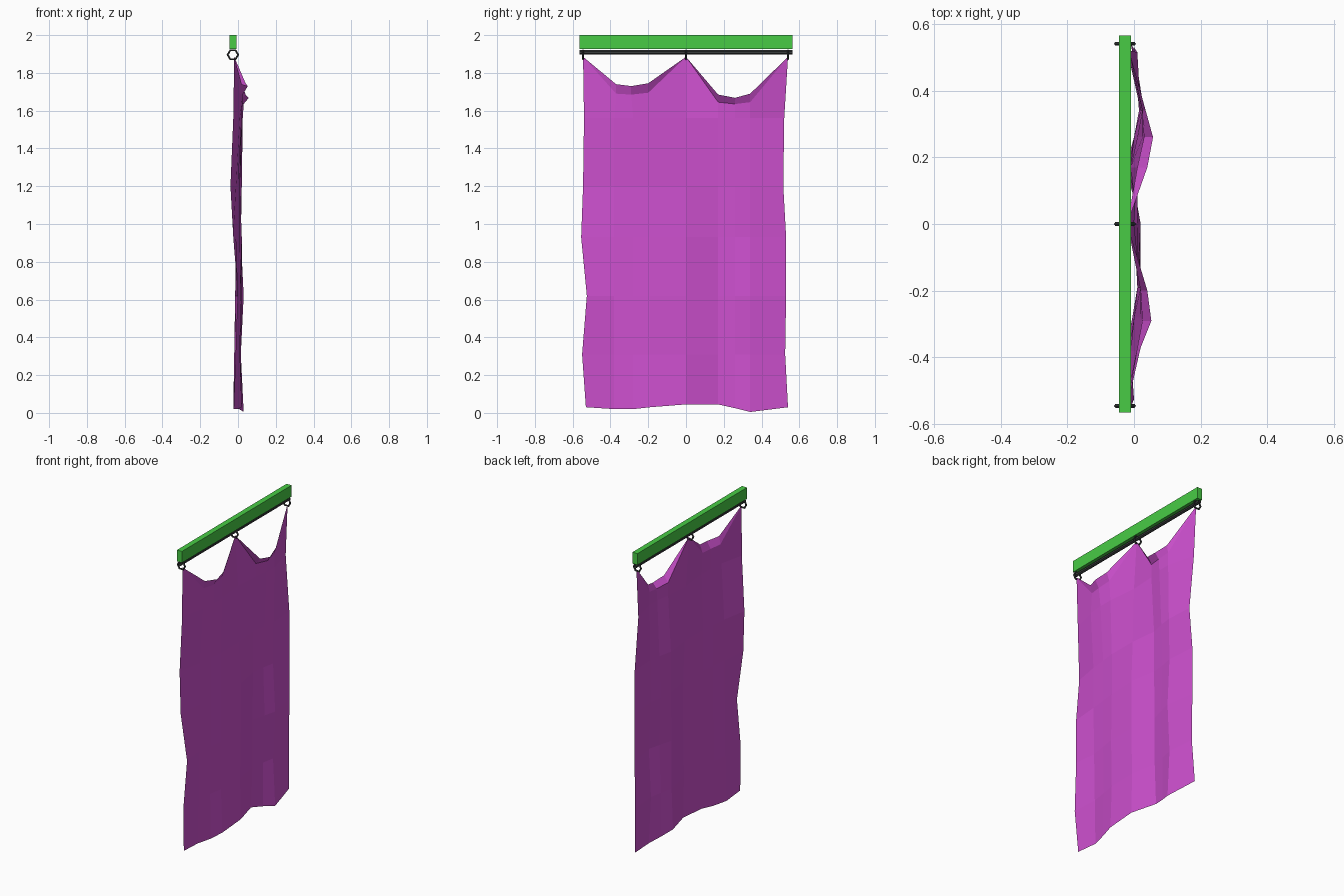
import bpy, bmesh, math
from mathutils import Vector

if "Cube" in bpy.data.objects:
    bpy.data.objects.remove(bpy.data.objects["Cube"])


def make_material(name, colour):
    mat = bpy.data.materials.new(name)
    mat.use_nodes = True
    mat.diffuse_color = (*colour, 1)
    mat.node_tree.nodes["Principled BSDF"].inputs["Base Color"].default_value = (*colour, 1)
    return mat


green = make_material("green", (0.065, 0.6, 0.06))
pink = make_material("magenta", (0.61, 0.08, 0.62))
grey = make_material("dark grey", (0.04, 0.045, 0.045))

RAIL_X = -0.027
HOOKS = {"right": -0.545, "middle": 0.0, "left": 0.54}


def finish(name, material):
    obj = bpy.context.object
    obj.name = name
    obj.data.materials.append(material)
    return obj


# Header bar
bpy.ops.mesh.primitive_cube_add(size=1, location=(RAIL_X, 0, 1.963))
bar = finish("header_bar", green)
bar.scale = (0.036, 1.13, 0.074)

# Hollow hexagonal rod under the bar
bpy.ops.mesh.primitive_cylinder_add(vertices=6, radius=0.011, depth=1.13, end_fill_type='NOTHING',
                                    location=(RAIL_X, 0, 1.909), rotation=(math.pi / 2, 0, 0))
finish("curtain_rod", grey)

# Hanging rings
for side, y in HOOKS.items():
    bpy.ops.mesh.primitive_torus_add(major_segments=6, minor_segments=5,
                                     major_radius=0.027, minor_radius=0.006,
                                     location=(RAIL_X, y, 1.896), rotation=(math.pi / 2, 0, 0))
    finish(side + "_ring", grey)

# Cloth rows: height, right edge y, left edge y, fold depth of each column in hundredths
columns = [-0.55, -0.38, -0.28, -0.19, 0.0, 0.17, 0.26, 0.34, 0.53]
rows = [
    (0.03, -0.53, 0.54, [-2, -2.5, 0, 2, 2, -2.5, 0, 3, -1]),
    (0.31, -0.55, 0.525, [-1, -2, -0.5, 1, 1.5, -1.5, 0, 1.5, 0]),
    (0.62, -0.525, 0.53, [0, -1.5, 0, 1.5, 2, -1.5, 1, 3, 0]),
    (0.93, -0.555, 0.53, [-2.5, -1, 0, 1, 2, -1, 0, 1.5, 0]),
    (1.2, -0.545, 0.515, [-4, -1, 0, 1, 1, -1, 1, 2, 1]),
    (1.56, -0.54, 0.52, [-2.5, 1, 2, 2, 0, 1, 2.5, 2.5, -2]),
]
hem_wave = [0, -0.01, -0.01, 0, 0.015, 0.015, -0.005, -0.025, 0]

# The two scooped top edges, as neck and flared rim rows: (depth, height)
neck = [(1, 1.69), (2.5, 1.685), (2, 1.695), (1, 1.645), (3, 1.635), (2.5, 1.645)]
rim = [(2, 1.74), (5.2, 1.73), (4, 1.745), (4, 1.685), (5.7, 1.668), (3.5, 1.69)]


def scoop_row(points):
    pts = [Vector((d / 100, y, z)) for (d, z), y in
           zip(points, [-0.37, -0.29, -0.2, 0.17, 0.26, 0.34])]
    hooks = [Vector((-0.02, y, 1.885)) for y in HOOKS.values()]
    return [hooks[0], *pts[:3], hooks[1], *pts[3:], hooks[2]]


grid = []
for i, (z, y_min, y_max, depth) in enumerate(rows):
    line = []
    for c, y in enumerate(columns):
        if c == 0:
            y = y_min
        elif c == len(columns) - 1:
            y = y_max
        line.append(Vector((depth[c] / 100, y, z + (hem_wave[c] if i == 0 else 0))))
    grid.append(line)
grid += [scoop_row(neck), scoop_row(rim)]

bm = bmesh.new()
verts = [[bm.verts.new(p) for p in line] for line in grid]
for low, high in zip(verts, verts[1:]):
    for c in range(len(columns) - 1):
        bm.faces.new((low[c], low[c + 1], high[c + 1], high[c]))
# Join neck and rim where they meet at the hooks
bmesh.ops.remove_doubles(bm, verts=bm.verts, dist=0.0005)
mesh = bpy.data.meshes.new("cloth")
bm.to_mesh(mesh)
bm.free()
cloth = bpy.data.objects.new("hanging_cloth", mesh)
cloth.data.materials.append(pink)
bpy.context.collection.objects.link(cloth)
